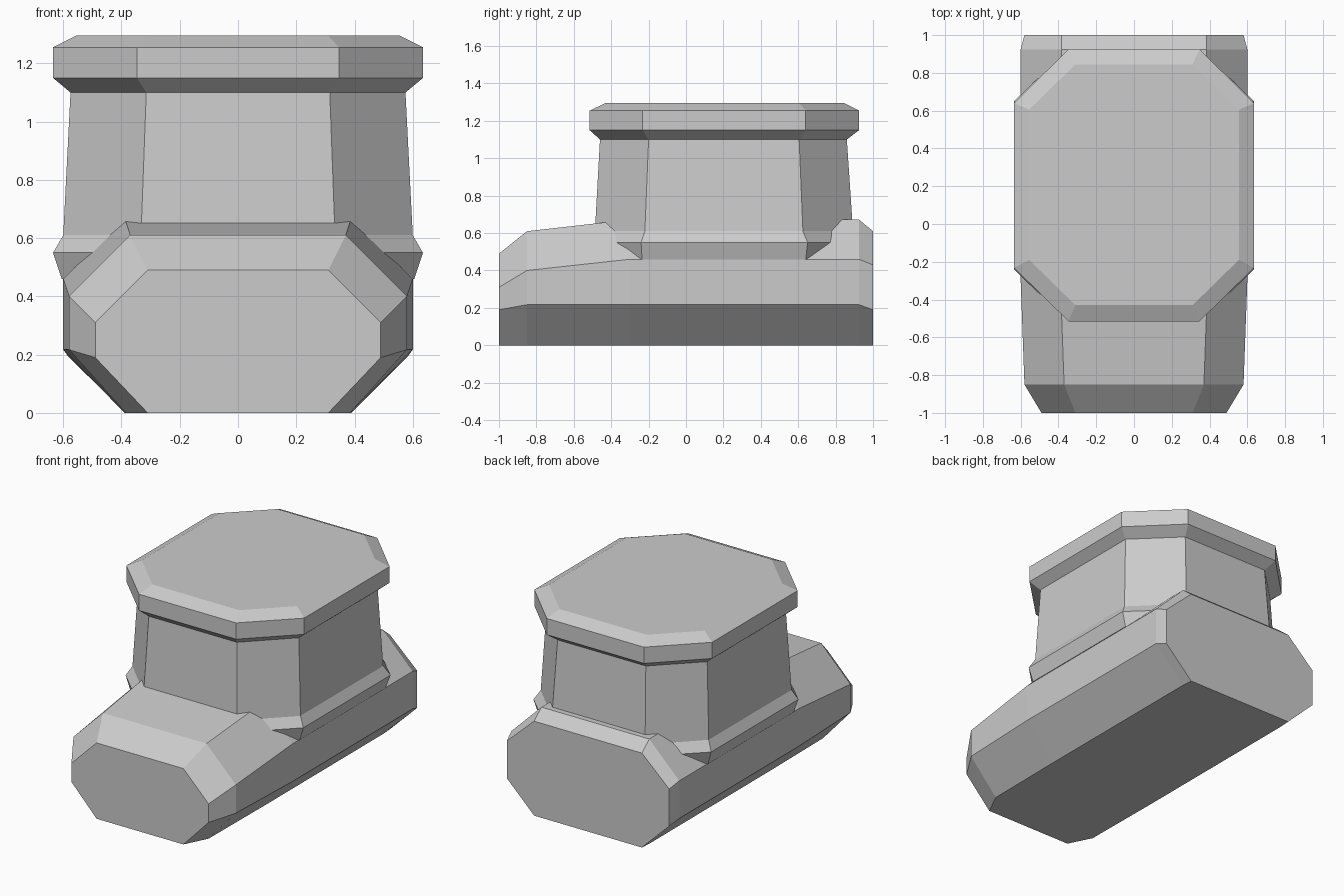
import bpy
import bmesh

cube = bpy.data.objects.get("Cube")
if cube:
    bpy.data.objects.remove(cube, do_unlink=True)

grey = bpy.data.materials.new("plain grey")
grey.use_nodes = True
colour = (0.6, 0.6, 0.6, 1)
grey.diffuse_color = colour
grey.node_tree.nodes["Principled BSDF"].inputs["Base Color"].default_value = colour


def loft(name, rings):
    """Skin a list of equal-sized rings and cap both ends."""
    bm = bmesh.new()
    loops = [[bm.verts.new(p) for p in ring] for ring in rings]
    for a, b in zip(loops, loops[1:]):
        for i in range(len(a)):
            j = (i + 1) % len(a)
            bm.faces.new((a[i], a[j], b[j], b[i]))
    bm.faces.new(loops[0])
    bm.faces.new(loops[-1])
    bmesh.ops.recalc_face_normals(bm, faces=bm.faces)
    mesh = bpy.data.meshes.new(name)
    bm.to_mesh(mesh)
    bm.free()
    mesh.materials.append(grey)
    obj = bpy.data.objects.new(name, mesh)
    bpy.context.collection.objects.link(obj)
    return obj


def body_section(y, side, bottom, top, low, high, roof):
    """Eight-sided upright section: half widths, then heights."""
    half = [(bottom, 0), (side, low), (side, high), (top, roof)]
    return [(x, y, z) for x, z in half] + [(-x, y, z) for x, z in reversed(half)]


def tower_section(z, side, corner, front, back, side_front, side_back):
    """Eight-sided level section: half widths, then positions along y."""
    half = [(corner, front), (side, side_front), (side, side_back), (corner, back)]
    return [(x, y, z) for x, y in half] + [(-x, y, z) for x, y in reversed(half)]


# Long bevelled base, tapering toward the front
loft("base_body", [
    body_section(-1.0, 0.49, 0.31, 0.31, 0.19, 0.31, 0.49),
    body_section(-0.85, 0.58, 0.385, 0.37, 0.217, 0.40, 0.61),
    body_section(-0.30, 0.60, 0.39, 0.39, 0.217, 0.46, 0.672),
    body_section(0.925, 0.60, 0.39, 0.385, 0.217, 0.46, 0.672),
    body_section(1.0, 0.58, 0.385, 0.385, 0.19, 0.43, 0.61),
])

# Tower with a flared foot, leaning walls and an overhanging lid
loft("tower", [
    tower_section(0.46, 0.605, 0.335, -0.49, 0.89, -0.235, 0.64),
    tower_section(0.55, 0.635, 0.35, -0.52, 0.925, -0.24, 0.65),
    tower_section(0.61, 0.60, 0.333, -0.487, 0.893, -0.22, 0.625),
    tower_section(1.10, 0.575, 0.315, -0.46, 0.86, -0.20, 0.605),
    tower_section(1.15, 0.635, 0.347, -0.515, 0.925, -0.232, 0.64),
    tower_section(1.255, 0.635, 0.347, -0.515, 0.925, -0.232, 0.64),
    tower_section(1.295, 0.555, 0.31, -0.43, 0.845, -0.19, 0.605),
])
